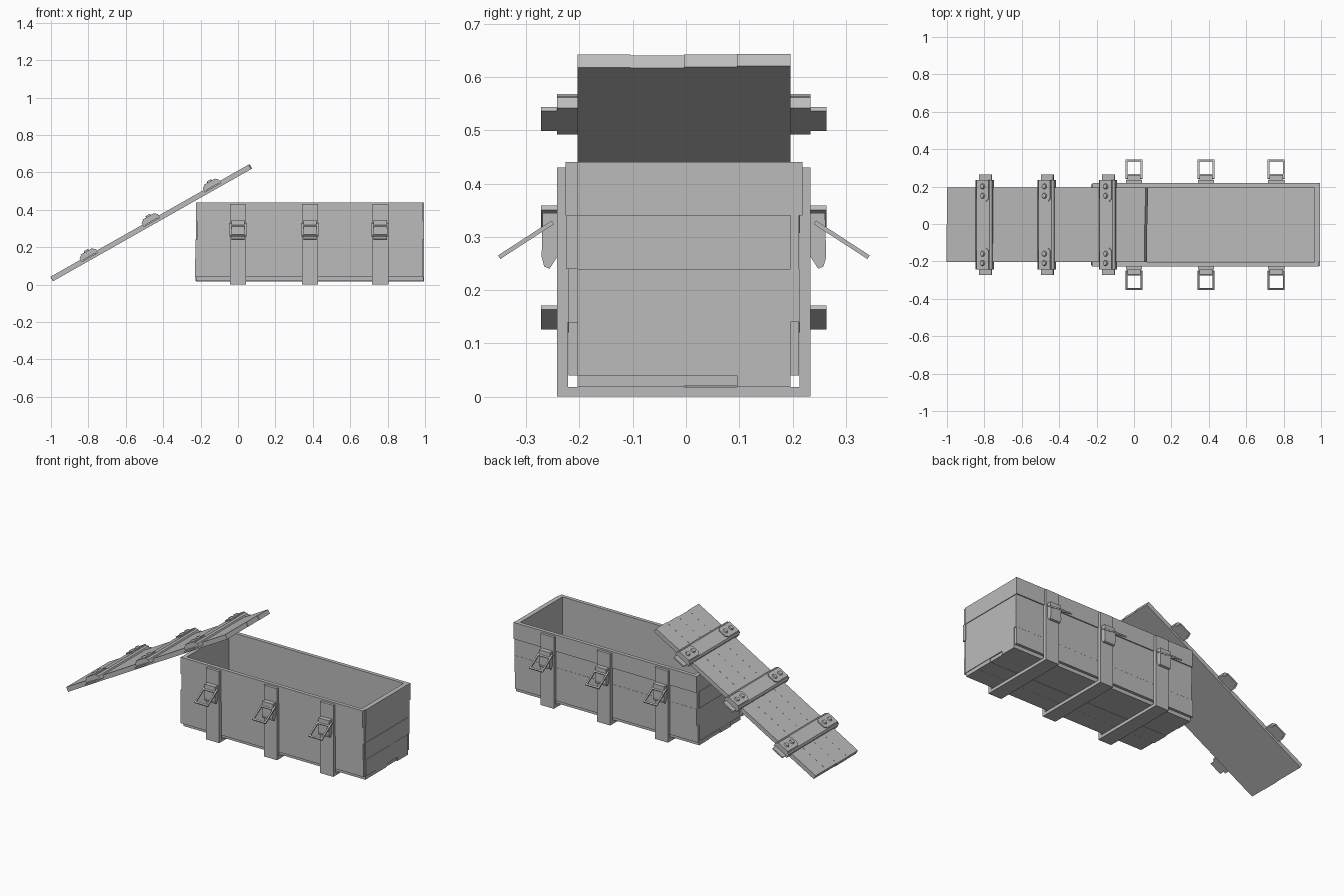
import bpy, bmesh, math, random
from mathutils import Matrix, Vector

if "Cube" in bpy.data.objects:
    bpy.data.objects.remove(bpy.data.objects["Cube"])
random.seed(4)
YC = -0.004   # centre line of the crate

grey = bpy.data.materials.new("plain_grey")
grey.use_nodes = True
grey.diffuse_color = (0.5, 0.5, 0.5, 1)
grey.node_tree.nodes["Principled BSDF"].inputs["Base Color"].default_value = (0.5, 0.5, 0.5, 1)


def finish(name, bm, frame=Matrix()):
    bmesh.ops.recalc_face_normals(bm, faces=bm.faces)
    mesh = bpy.data.meshes.new(name)
    bm.to_mesh(mesh)
    bm.free()
    mesh.materials.append(grey)
    obj = bpy.data.objects.new(name, mesh)
    obj.matrix_world = frame
    bpy.context.collection.objects.link(obj)
    return obj


def box(name, x, y, z, frame=Matrix()):
    """Box between the given (low, high) ranges."""
    bm = bmesh.new()
    size = [r[1] - r[0] for r in (x, y, z)]
    mid = [(r[0] + r[1]) / 2 for r in (x, y, z)]
    bmesh.ops.create_cube(bm, size=1, matrix=Matrix.Translation(mid) @ Matrix.Diagonal((*size, 1)))
    return finish(name, bm, frame)


def prism(name, points, depth, frame=Matrix()):
    """Extrude a closed outline of 3D points along the depth vector."""
    bm = bmesh.new()
    face = bm.faces.new([bm.verts.new(p) for p in points])
    out = bmesh.ops.extrude_face_region(bm, geom=[face])
    verts = [v for v in out["geom"] if isinstance(v, bmesh.types.BMVert)]
    bmesh.ops.translate(bm, verts=verts, vec=depth)
    return finish(name, bm, frame)


def jig(a=0.006):
    return random.uniform(-a, a)


# Crate walls and floor, four uneven planks each
for i in range(4):
    z = (0.04 + 0.1 * i, 0.14 + 0.1 * i)
    for name, s in (("front", -1), ("back", 1)):
        ys = sorted((YC + s * 0.2, YC + s * (0.219 + jig(0.004))))
        box(name + "_plank", (-0.224 + jig(), 0.991 + jig()), ys, z)
    box("left_end_plank", (0.966, 0.99 + jig()), (YC - 0.2, YC + 0.2), z)
    box("right_end_plank", (-0.222 + jig(), -0.198), (YC - 0.2, YC + 0.2), z)
    y = YC - 0.2 + 0.1 * i
    box("floor_plank", (-0.224 + jig(), 0.994 + jig()), (y, y + 0.1), (0.018 + jig(0.002), 0.04))

# Straps wrapped under the crate, with a latch on each side
for x in (0.0, 0.385, 0.76):
    xs = (x - 0.044, x + 0.044)
    box("bottom_strap", xs, (YC - 0.238, YC + 0.238), (0, 0.018))
    for s in (-1, 1):
        frame = Matrix.Translation((x, YC, 0)) @ Matrix.Diagonal((1, s, 1, 1))
        box("side_strap", (-0.044, 0.044), (0.217, 0.238), (0.018, 0.43), frame)
        # Latch body with a rounded lower lip
        side = [(0.238, 0.345), (0.265, 0.345), (0.267, 0.262), (0.262, 0.244), (0.252, 0.24), (0.238, 0.262)]
        prism("latch_body", [(-0.036, a, b) for a, b in side], Vector((0.072, 0, 0)), frame)
        # Open square loop hanging outward
        tilt = frame @ Matrix.Translation((0, 0.246, 0.327)) @ Matrix.Rotation(-math.radians(33), 4, "X")
        for e in (-1, 1):
            box("latch_loop_rail", sorted((e * 0.036, e * 0.045)), (0, 0.12), (-0.004, 0.004), tilt)
        for a in (0.02, 0.111):
            box("latch_loop_bar", (-0.036, 0.036), (a, a + 0.009), (-0.004, 0.004), tilt)

# Lid leaning on the crate; its frame has x up the slope, z out of the top
lid = Matrix.Translation((-0.457, YC, 0.319)) @ Matrix.Rotation(-math.radians(29.5), 4, "Y")
for i in range(4):
    y = -0.2 + 0.1 * i
    box("lid_plank", (-0.608 + jig(0.004), 0.608 + jig(0.004)), (y, y + 0.1), (0, 0.027 + jig(0.001)), lid)

# Cleats across the lid with end plates, bolts and catch tabs
for u in (-0.377, 0.003, 0.379):
    at = lid @ Matrix.Translation((u, 0, 0))
    profile = [(-0.05, 0.013), (0.05, 0.013), (0.05, 0.036), (0.04, 0.045), (-0.04, 0.045), (-0.05, 0.036)]
    prism("lid_cleat", [(a, -0.238, b) for a, b in profile], Vector((0, 0.476, 0)), at)
    for s in (-1, 1):
        end = at @ Matrix.Diagonal((1, s, 1, 1))
        outline = [(-0.036, 0.238), (0.036, 0.238), (0.036, 0.14), (0.022, 0.125), (-0.022, 0.125), (-0.036, 0.14)]
        prism("cleat_plate", [(a, b, 0.045) for a, b in outline], Vector((0, 0, 0.006)), end)
        box("catch_tab", (-0.038, 0.038), (0.238, 0.268), (0.013, 0.022), end)
        for bx, by in ((0.0, 0.205), (0.0, 0.155)):
            bm = bmesh.new()
            bmesh.ops.create_cone(bm, cap_ends=True, segments=12, radius1=0.015, radius2=0.012,
                                  depth=0.008, matrix=Matrix.Translation((bx, by, 0.055)))
            finish("cleat_bolt", bm, end)
